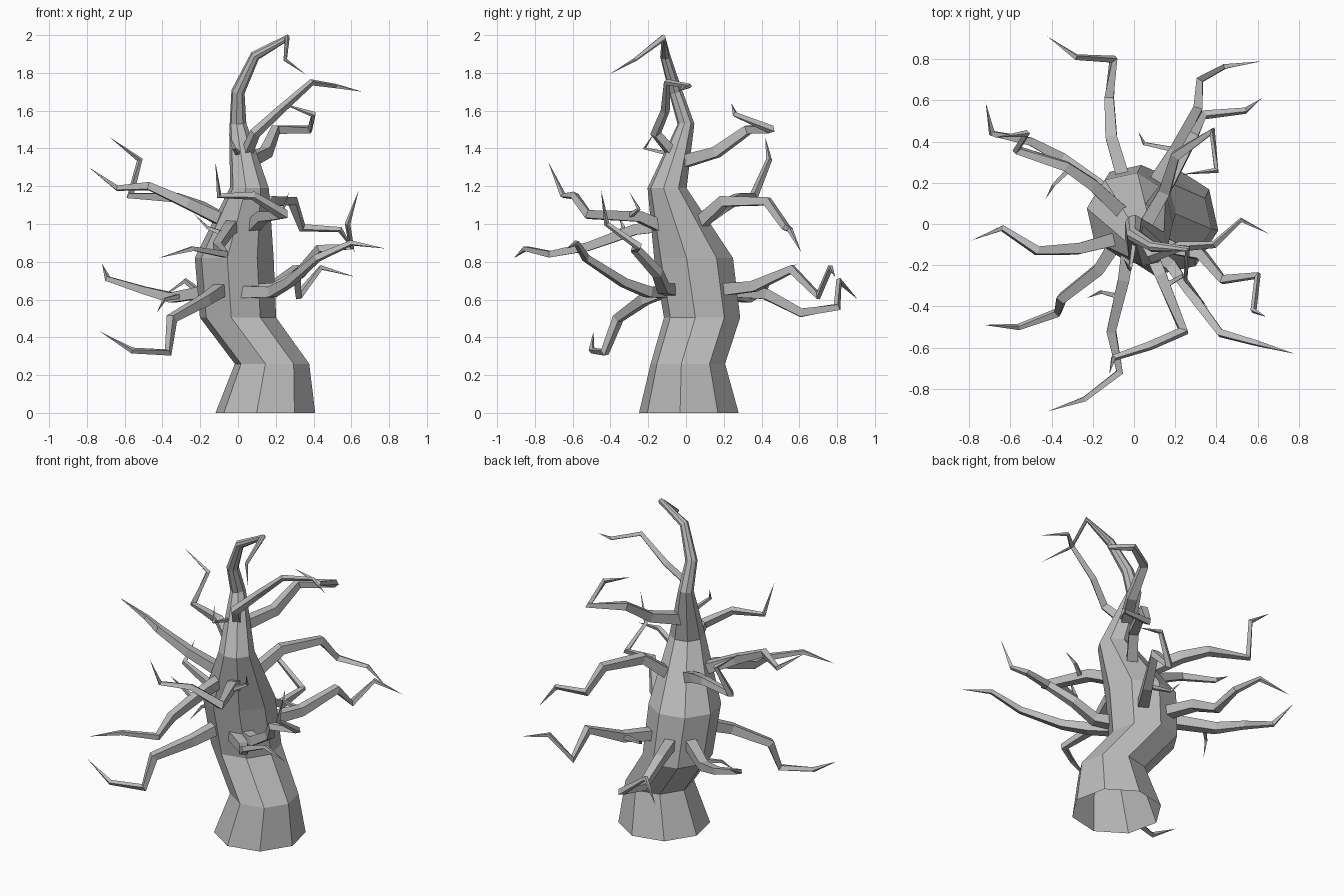
import bpy
import bmesh
from math import cos, sin, radians
from mathutils import Vector

default_cube = bpy.data.objects.get("Cube")
if default_cube:
    bpy.data.objects.remove(default_cube, do_unlink=True)

# One plain bark colour
bark = bpy.data.materials.new("grey_bark")
bark.use_nodes = True
colour = (0.5, 0.5, 0.5, 1)
bark.diffuse_color = colour
shader = next(n for n in bark.node_tree.nodes if n.type == "BSDF_PRINCIPLED")
shader.inputs["Base Color"].default_value = colour
shader.inputs["Roughness"].default_value = 0.9


def ring_normal(points, index):
    """Direction halfway between the segments meeting at a point."""
    before = points[index] - points[max(index - 1, 0)]
    after = points[min(index + 1, len(points) - 1)] - points[index]
    return (before.normalized() + after.normalized()).normalized()


def limb(name, path, radii, sides, phase=0, upright=0):
    """Flat-sided tapering tube along a path, closed to a point at its tip.
    The first 'upright' rings stay nearly level."""
    points = [Vector(p) for p in path]
    bm = bmesh.new()
    rings = []
    across = Vector((1, 0, 0)) if upright else Vector((0, 0, 1))
    for i, (centre, radius) in enumerate(zip(points[:-1], radii)):
        normal = Vector((0, 0, 1)) if i < upright else ring_normal(points, i)
        across = (across - normal * across.dot(normal)).normalized()
        other = normal.cross(across)
        ring = []
        for side in range(sides):
            angle = radians(phase + side * 360 / sides)
            offset = across * cos(angle) + other * sin(angle)
            ring.append(bm.verts.new(centre + offset * radius))
        rings.append(ring)
    for low, high in zip(rings, rings[1:]):
        for a in range(sides):
            b = (a + 1) % sides
            bm.faces.new((low[a], low[b], high[b], high[a]))
    tip = bm.verts.new(points[-1])
    for a in range(sides):
        bm.faces.new((rings[-1][a], rings[-1][(a + 1) % sides], tip))
    mesh = bpy.data.meshes.new(name)
    bm.to_mesh(mesh)
    bm.free()
    mesh.materials.append(bark)
    obj = bpy.data.objects.new(name, mesh)
    bpy.context.collection.objects.link(obj)
    return obj


def branch(name, *path, thickness=0.047):
    """Four-sided branch that thins evenly towards its tip."""
    count = len(path) - 1
    radii = [thickness * (1 - 0.82 * i / count) for i in range(count)]
    limb(name, path, radii, sides=4, phase=45)


def twig(name, *path):
    branch(name, *path, thickness=0.018)


# Trunk: eight sides, open underneath, bending over at the crown
trunk_path = [
    (.145, .015, 0), (.18, .01, .26), (0, .085, .505), (-.02, .04, .82),
    (.06, -.1, 1.19), (0, 0, 1.53), (0, -.055, 1.7), (.09, -.11, 1.89),
    (.26, -.12, 1.985), (.25, -.27, 1.87), (.36, -.41, 1.79)]
trunk_radii = [.268, .2, .205, .212, .105, .045, .036, .027, .018, .01]
limb("trunk", trunk_path, trunk_radii, sides=8, phase=-10, upright=5)

# Lower branches, around the swelling of the trunk
branch("lower_back_right_branch", (-.03, .15, .65), (-.11, .42, .63),
       (-.12, .61, .53), (-.1, .8, .56), (-.28, .81, .7), (-.42, .91, .6))
branch("lower_back_left_branch", (.08, .17, .65), (.2, .36, .67),
       (.31, .56, .76), (.32, .7, .62), (.44, .765, .77), (.62, .79, .72))
branch("lower_left_branch", (.08, -.06, .65), (.2, -.12, .66),
       (.33, -.15, .74), (.43, -.27, .87), (.6, -.25, .88),
       (.58, -.42, 1), (.64, -.45, 1.18))
branch("lower_front_left_branch", (0, -.07, .64), (.18, -.2, .64),
       (.27, -.33, .69), (.42, -.53, .82), (.6, -.58, .9), (.78, -.63, .87))
branch("lower_front_right_branch", (-.08, -.08, .66), (-.17, -.22, .6),
       (-.35, -.36, .5), (-.37, -.43, .32), (-.56, -.5, .33),
       (-.73, -.49, .43))
branch("lower_right_branch", (-.12, .15, .65), (-.35, .32, .61),
       (-.5, .4, .65), (-.69, .44, .71), (-.72, .59, .79))

# Middle branches
branch("middle_back_left_branch", (.06, .05, .98), (.17, .2, 1.12),
       (.29, .43, 1.12), (.34, .53, .98), (.54, .55, .97), (.62, .61, .85))
branch("middle_front_right_branch", (-.02, -.07, 1), (-.05, -.27, .97),
       (-.11, -.52, .88), (-.07, -.72, .84), (-.24, -.85, .87),
       (-.42, -.91, .82))
branch("middle_front_left_branch", (.05, -.07, .96), (.13, -.25, 1.04),
       (.24, -.52, 1.05), (.08, -.59, 1.15), (-.1, -.65, 1.15),
       (-.12, -.73, 1.33))
branch("middle_right_branch", (-.04, -.06, 1), (-.27, -.12, 1.11),
       (-.47, -.13, 1.2), (-.64, -.02, 1.19), (-.79, -.08, 1.3))
branch("middle_back_right_branch", (-.05, .05, 1), (-.2, .19, 1.09),
       (-.33, .28, 1.14), (-.57, .36, 1.15), (-.52, .44, 1.34),
       (-.68, .42, 1.46))

# Upper branches
branch("upper_left_branch", (.03, -.04, 1.34), (.09, -.16, 1.48),
       (.22, -.11, 1.6), (.39, -.1, 1.75), (.52, .02, 1.73),
       (.66, -.05, 1.7), thickness=.036)
branch("upper_back_branch", (.03, -.05, 1.32), (.15, .16, 1.38),
       (.2, .33, 1.5), (.38, .45, 1.5), (.4, .26, 1.58), (.23, .24, 1.64))

# Small twigs growing from the branches
twig("lower_right_twig", (-.3, .28, .62), (-.39, .19, .6), (-.43, .12, .53))
twig("lower_back_twig", (.2, .36, .67), (.05, .39, .68), (.02, .45, .72))
twig("middle_right_twig", (-.08, -.35, .95), (-.16, -.33, .98),
     (-.23, -.36, 1.05))
twig("middle_left_twig", (.15, -.3, 1.04), (.24, -.25, 1.08),
     (.27, -.3, 1.17))
twig("upper_front_twig", (.01, -.03, 1.36), (-.02, -.22, 1.4),
     (-.05, -.17, 1.48))
